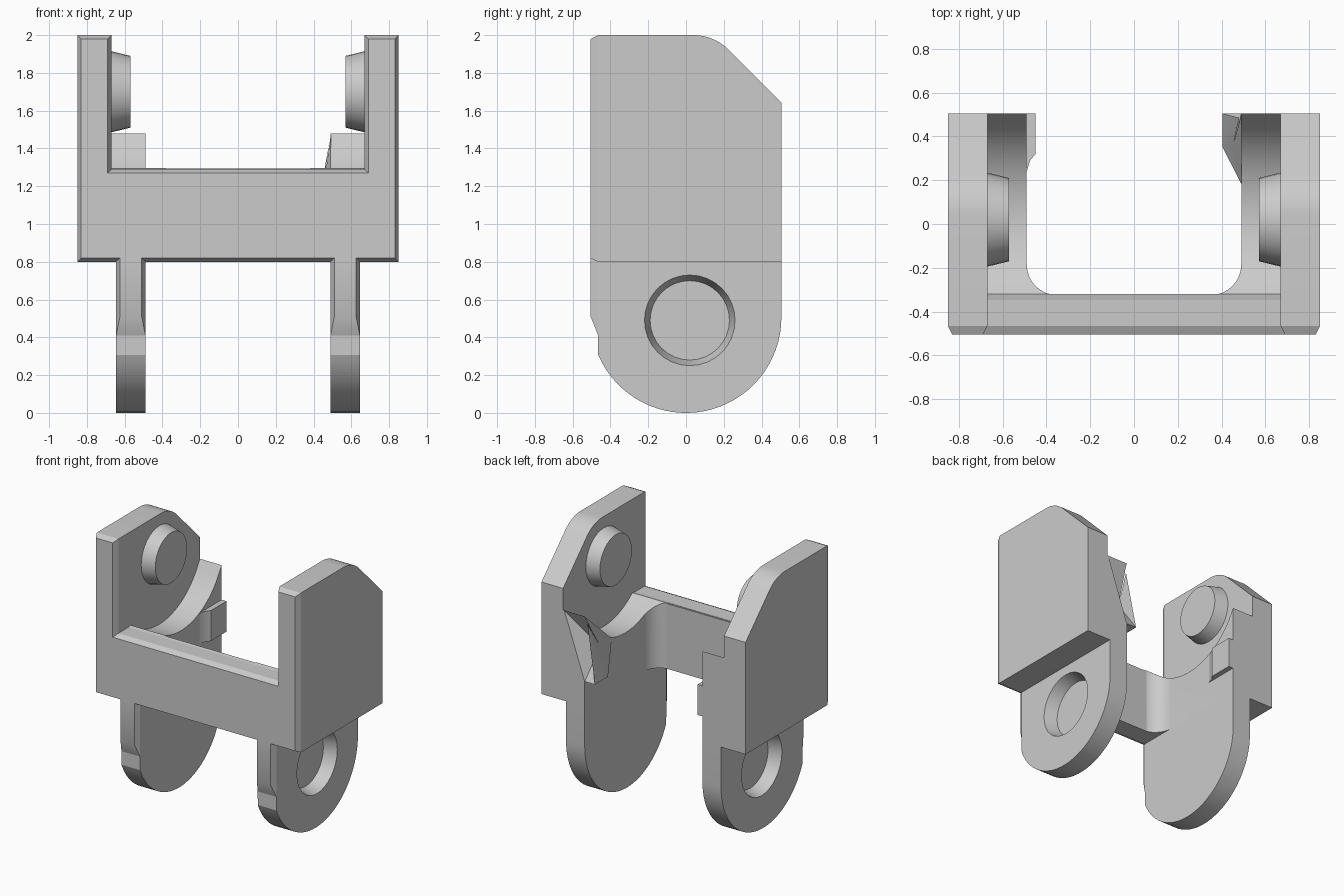
import bpy, bmesh
from math import sin, cos, pi, radians, sqrt
from mathutils import Vector

if "Cube" in bpy.data.objects:
    bpy.data.objects.remove(bpy.data.objects["Cube"])

grey = bpy.data.materials.new("plain grey")
grey.use_nodes = True
grey.diffuse_color = (0.6, 0.6, 0.6, 1)
grey.node_tree.nodes["Principled BSDF"].inputs["Base Color"].default_value = (0.6, 0.6, 0.6, 1)

BACK = 0.505


def finish(name, bm):
    bmesh.ops.recalc_face_normals(bm, faces=bm.faces)
    mesh = bpy.data.meshes.new(name)
    bm.to_mesh(mesh)
    bm.free()
    mesh.materials.append(grey)
    ob = bpy.data.objects.new(name, mesh)
    bpy.context.collection.objects.link(ob)
    return ob


def loft(name, rings):
    """Solid through matching rings of points, capped at both ends."""
    bm = bmesh.new()
    loops = [[bm.verts.new(p) for p in r] for r in rings]
    for a, b in zip(loops, loops[1:]):
        for i in range(len(a)):
            j = (i + 1) % len(a)
            bm.faces.new((a[i], a[j], b[j], b[i]))
    bm.faces.new(loops[0])
    bm.faces.new(loops[-1])
    return finish(name, bm)


def side_prism(name, profile, x0, x1):
    return loft(name, [[(x, y, z) for y, z in profile] for x in (x0, x1)])


def flat_prism(name, outline, z0, z1):
    return loft(name, [[(x, y, z) for x, y in outline] for z in (z0, z1)])


def hull(name, points):
    bm = bmesh.new()
    verts = [bm.verts.new(p) for p in points]
    bmesh.ops.convex_hull(bm, input=verts)
    return finish(name, bm)


def arc(cx, cy, r, a0, a1, n):
    angles = [radians(a0 + (a1 - a0) * i / n) for i in range(n + 1)]
    return [(cx + r * cos(a), cy + r * sin(a)) for a in angles]


def select(ob):
    bpy.ops.object.select_all(action='DESELECT')
    ob.select_set(True)
    bpy.context.view_layer.objects.active = ob


def cut(ob, cutter):
    mod = ob.modifiers.new("cut", 'BOOLEAN')
    mod.operation = 'DIFFERENCE'
    mod.solver = 'EXACT'
    mod.object = cutter
    select(ob)
    bpy.ops.object.modifier_apply(modifier=mod.name)


def cone(name, z, x0, r0, x1, r1, n=32):
    return loft(name, [[(x, *p) for p in arc(0.02, z, r, 0, 360 - 360 / n, n - 1)]
                       for x, r in ((x0, r0), (x1, r1))])


parts, cutters = [], []

# Front frame: posts, crossbar and tongue fronts with a chamfered front rim
half = [(0.49, 0.8), (0.49, 0.41), (0.645, 0.41), (0.645, 0.8),
        (0.85, 0.8), (0.85, 2), (0.67, 2), (0.67, 1.29)]
outline = half + [(-x, z) for x, z in reversed(half)]
inset = []
for i, (x, z) in enumerate(outline):
    shift = Vector((0, 0))
    for a, b in ((outline[i - 1], (x, z)), ((x, z), outline[(i + 1) % len(outline)])):
        d = (Vector(b) - Vector(a)).normalized()
        shift += Vector((-d.y, d.x)) * 0.02
    inset.append((x + shift.x, 0.51 if z < 0.5 else z + shift.y))
parts.append(loft("front_frame", [
    [(x, -BACK, z) for x, z in inset],
    [(x, -0.465, z) for x, z in outline],
    [(x, -0.32, z) for x, z in outline]]))

# Saddle: inner walls with a curved top, hollowed by a rounded opening
reach = sqrt(0.48 ** 2 + 0.22 ** 2)
start = -24.4
end = -130
saddle_top = arc(0.02, 1.7, reach, start, end, 24)
saddle = side_prism("inner_saddle", [(-0.4, 0.81), (-0.32, 0.8), (BACK, 0.8), (BACK, 1.48)]
                    + saddle_top[1:] + [(-0.4, 1.28)], -0.68, 0.68)
corner = 0.14
opening = flat_prism("opening_cutter",
                     [(0.49, 1), (-0.49, 1)]
                     + arc(-0.49 + corner, -0.325 + corner, corner, 180, 270, 8)
                     + arc(0.49 - corner, -0.325 + corner, corner, 270, 360, 8), 0.5, 2)
cut(saddle, opening)
cutters.append(opening)

# Faceted spur on the left inner wall, notched from behind
apex = Vector((0.455, 0.37, 1.21))
spur = hull("left_spur", [apex, (0.405, BACK, 0.99), (0.405, 0.35, 0.99), (0.492, 0.24, 0.99),
                          (0.492, 0.18, 1.19), (0.492, BACK, 0.99), (0.492, BACK, 1.48)])
rim = [(0.66, 1.48), (0.49, 1.48), (0.405, 0.99), (0.49, 0.99)]
notch = hull("notch_cutter", [apex] + [apex + (Vector((x, BACK, z)) - apex) * 1.05 for x, z in rim])
cut(saddle, notch)
cut(spur, notch)
cutters.append(notch)
parts += [saddle, spur]

# Small catch on the right inner wall
parts.append(flat_prism("right_catch", [(-0.51, 0.24), (-0.49, 0.24), (-0.475, 0.29), (-0.45, 0.32),
                                        (-0.45, BACK), (-0.51, BACK)], 0.99, 1.22))

# Outer cheeks, pegs and socketed tongues on both sides
cheek = [(-0.32, 0.8), (BACK, 0.8), (BACK, 1.643)] + arc(0.04, 1.74, 0.26, 45, 90, 8) + [(-0.32, 2)]
tongue = [(-0.465, 0.8), (-0.465, 0.41)] + arc(0, BACK, BACK, 203, 360, 32) + [(BACK, 0.8)]
for side, s in (("left", 1), ("right", -1)):
    parts.append(side_prism(side + "_cheek", cheek, s * 0.67, s * 0.85))
    parts.append(cone(side + "_peg", 1.7, s * 0.68, 0.217, s * 0.57, 0.19))
    leg = side_prism(side + "_tongue", tongue, s * 0.49, s * 0.645)
    socket = cone(side + "_socket_cutter", 0.49, s * 0.655, 0.243, s * 0.55, 0.21)
    cut(leg, socket)
    cutters.append(socket)
    parts.append(leg)

for ob in cutters:
    bpy.data.objects.remove(ob)
for ob in parts:
    select(ob)
    bpy.ops.object.shade_smooth_by_angle(angle=radians(25))
